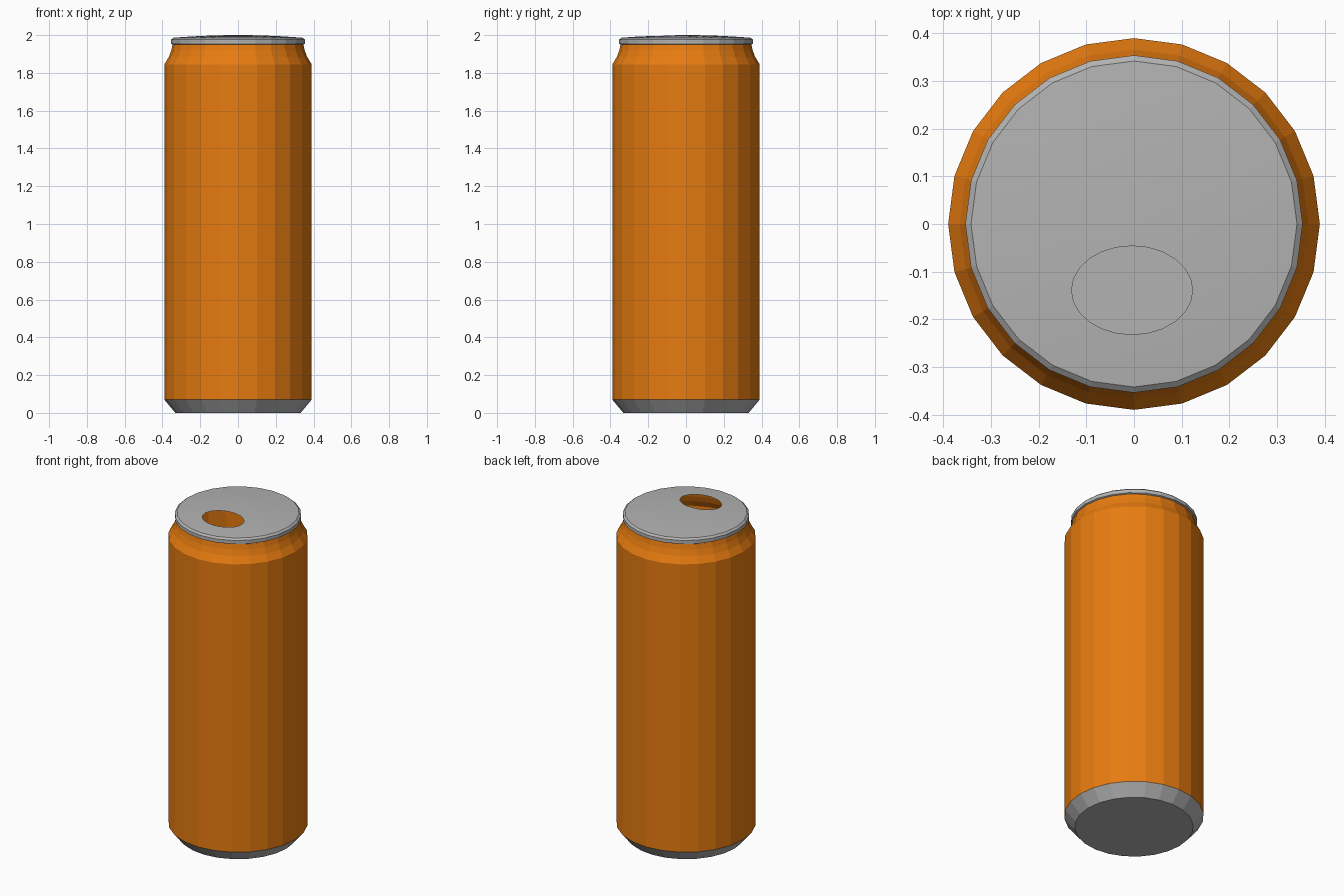
import bpy, math

if "Cube" in bpy.data.objects:
    bpy.data.objects.remove(bpy.data.objects["Cube"])

N = 24  # sides of the can


def material(name, color):
    m = bpy.data.materials.new(name)
    m.diffuse_color = (*color, 1)
    m.use_nodes = True
    m.node_tree.nodes["Principled BSDF"].inputs["Base Color"].default_value = m.diffuse_color
    return m


orange = material("orange paint", (0.80, 0.20, 0.005))
metal = material("grey metal", (0.45, 0.45, 0.45))


def ring(r, z):
    return [(r * math.cos(2 * math.pi * i / N), r * math.sin(2 * math.pi * i / N), z)
            for i in range(N)]


def loft(name, rings, mat, cap_bottom=False):
    """Join rings of N points, ordered from bottom to top."""
    verts = [p for rg in rings for p in rg]
    faces = []
    for k in range(len(rings) - 1):
        for i in range(N):
            j = (i + 1) % N
            faces.append((k * N + i, k * N + j, (k + 1) * N + j, (k + 1) * N + i))
    if cap_bottom:
        faces.append(tuple(reversed(range(N))))
    me = bpy.data.meshes.new(name)
    me.from_pydata(verts, [], faces)
    me.materials.append(mat)
    ob = bpy.data.objects.new(name, me)
    bpy.context.collection.objects.link(ob)
    return ob


# Bare metal base with flat underside
loft("base", [ring(0.332, 0), ring(0.39, 0.07)], metal, cap_bottom=True)

# Painted body with shoulder and neck
loft("body", [ring(r, z) for r, z in
              [(0.39, 0.07), (0.39, 1.845), (0.366, 1.885), (0.353, 1.92), (0.346, 1.95)]], orange)

# Lid: rim, then a shallow dome that runs in to the oval drinking hole
R = 0.342


def dome(x, y):
    return 2.0 - 0.014 * (x * x + y * y) / (R * R)


lid_rings = [ring(r, z) for r, z in [(0.346, 1.95), (0.354, 1.954), (0.354, 1.976)]]
STEPS = 6
for s in range(STEPS + 1):
    t = s / STEPS
    pts = []
    for i in range(N):
        a = 2 * math.pi * i / N
        c, d = math.cos(a), math.sin(a)
        x = (1 - t) * R * c + t * (-0.004 + 0.127 * c)
        y = (1 - t) * R * d + t * (-0.139 + 0.093 * d)
        pts.append((x, y, dome(x, y)))
    lid_rings.append(pts)
lid = loft("lid", lid_rings, metal)

# Smooth only the gentle dome
for p in lid.data.polygons:
    p.use_smooth = p.index >= 3 * N
